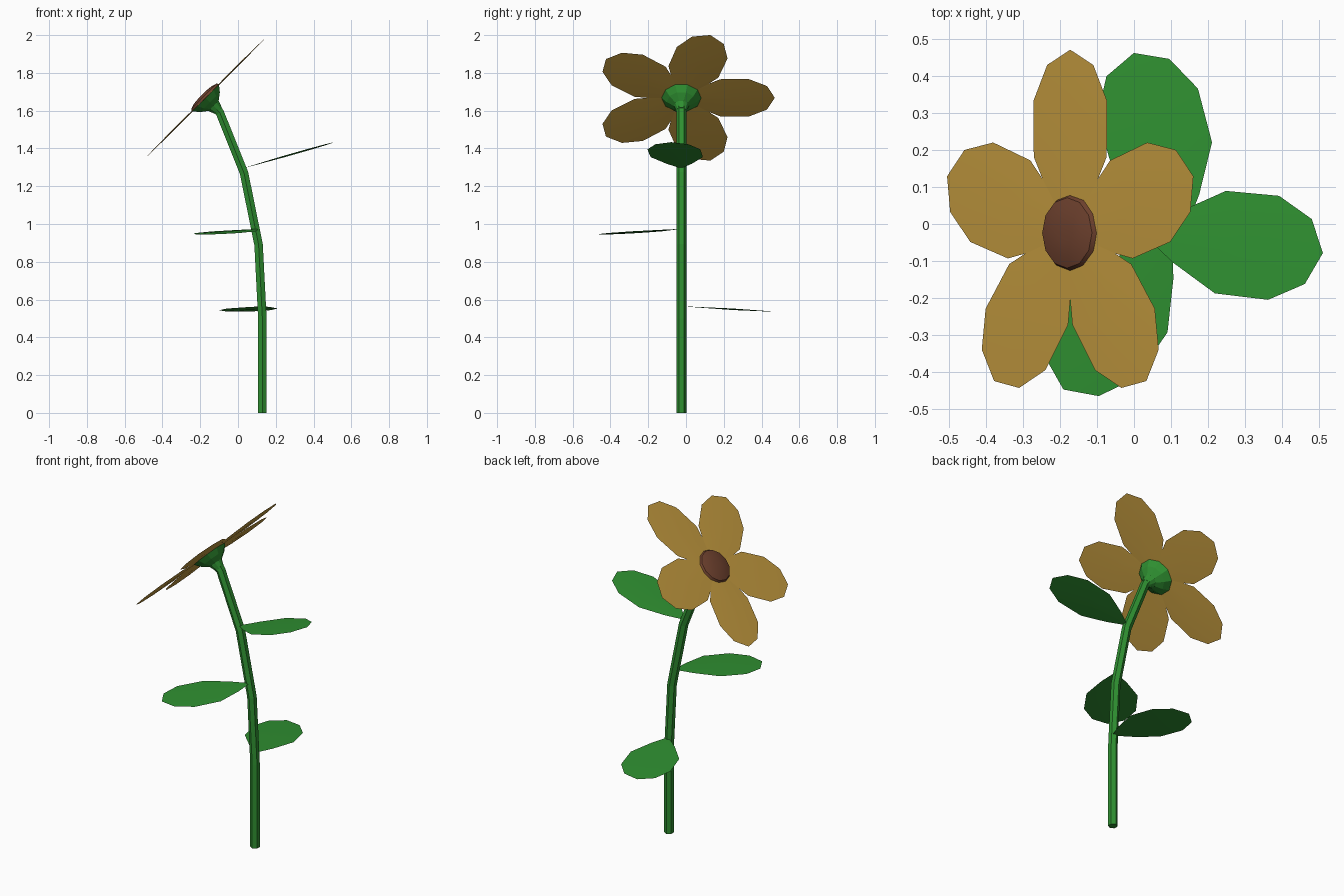
import bpy, bmesh, math
from mathutils import Vector

if "Cube" in bpy.data.objects:
    bpy.data.objects.remove(bpy.data.objects["Cube"])

def material(name, srgb):
    m = bpy.data.materials.new(name)
    m.diffuse_color = [((c / 255 + 0.055) / 1.055) ** 2.4 for c in srgb] + [1]
    m.use_nodes = True
    m.node_tree.nodes["Principled BSDF"].inputs["Base Color"].default_value = m.diffuse_color
    return m

GREEN = material("leaf green", (47, 144, 49))
YELLOW = material("petal yellow", (195, 154, 63))
BROWN = material("seed brown", (110, 65, 46))

def finish(name, bm, mat, angle):
    bmesh.ops.recalc_face_normals(bm, faces=bm.faces)
    me = bpy.data.meshes.new(name)
    bm.to_mesh(me)
    bm.free()
    me.materials.append(mat)
    ob = bpy.data.objects.new(name, me)
    bpy.context.collection.objects.link(ob)
    bpy.ops.object.select_all(action='DESELECT')
    ob.select_set(True)
    bpy.context.view_layer.objects.active = ob
    if angle:
        bpy.ops.object.shade_smooth_by_angle(angle=math.radians(angle))
    return ob

def loft(name, rings, sides, mat, angle=0):
    """Skin circular rings (centre, normal, radius), capped at both ends."""
    bm = bmesh.new()
    loops = []
    for c, n, r in rings:
        v = Vector((0, 1, 0))
        u = v.cross(Vector(n).normalized())
        loops.append([bm.verts.new(Vector(c) + r * (u * math.sin(a) + v * math.cos(a)))
                      for a in (math.tau * i / sides for i in range(sides))])
    for a, b in zip(loops, loops[1:]):
        for i in range(sides):
            j = (i + 1) % sides
            bm.faces.new((a[i], a[j], b[j], b[i]))
    bm.faces.new(loops[0])
    bm.faces.new(loops[-1])
    return finish(name, bm, mat, angle)

# half outline shared by petals and leaves: (distance along, half width)
HALF = [(0, 0.01), (0.078, 0.068), (0.205, 0.139), (0.355, 0.141), (0.453, 0.088)]
LENGTH = 0.494

def blade(name, base, along, across, mat):
    """Thin, slightly domed blade."""
    along, across = along.normalized(), across.normalized()
    n = along.cross(across)
    pts = HALF + [(LENGTH, 0)] + [(d, -w) for d, w in reversed(HALF)]
    bm = bmesh.new()
    rim = [bm.verts.new(base + along * d + across * w) for d, w in pts]
    for s in (1, -1):
        mid = bm.verts.new(base + along * 0.27 + n * 0.004 * s)
        for i in range(len(rim)):
            bm.faces.new((rim[i], rim[(i + 1) % len(rim)], mid))
    return finish(name, bm, mat, 30)

Y = -0.024
AXIS = Vector((-1, 0, 1)).normalized()      # direction the flower faces
HEAD = Vector((-0.172, Y, 1.668))

# bent stem
loft("stem", [((0.129, Y, 0), (0, 0, 1), 0.026),
              ((0.129, Y, 0.50), (-0.03, 0, 1), 0.026),
              ((0.109, Y, 0.89), (-0.13, 0, 1), 0.026),
              ((0.032, Y, 1.27), (-0.3, 0, 1), 0.026),
              ((-0.096, Y, 1.59), (-0.65, 0, 1), 0.026),
              (HEAD - AXIS * 0.05, AXIS, 0.036)], 6, GREEN)

# flared cup under the petals
loft("flower_cup", [(HEAD - AXIS * t, AXIS, r) for t, r in
                    ((0.098, 0.026), (0.060, 0.040), (0.033, 0.078), (0.001, 0.105))],
     10, GREEN)

# domed seed disc
loft("seed_disc", [(HEAD + AXIS * t, AXIS, r) for t, r in
                   ((0.0, 0.102), (0.012, 0.095), (0.021, 0.065), (0.025, 0.025))],
     12, BROWN, 40)

# five petals in the tilted plane
U, V = Vector((1, 0, 1)).normalized(), Vector((0, 1, 0))
for i in range(5):
    a = math.radians(90 + 72 * i)
    blade(f"petal_{i + 1}", HEAD, U * math.cos(a) + V * math.sin(a),
          V * math.cos(a) - U * math.sin(a), YELLOW)

# three leaves: base point and tip point
for i, (b, t) in enumerate([((0.131, -0.014, 0.564), (0.0, 0.46, 0.536)),
                            ((0.096, -0.045, 0.973), (-0.19, -0.446, 0.944)),
                            ((0.037, -0.028, 1.298), (0.505, -0.078, 1.432))]):
    b, t = Vector(b), Vector(t)
    blade(f"leaf_{i + 1}", b, t - b, Vector((0, 0, 1)).cross(t - b), GREEN)
